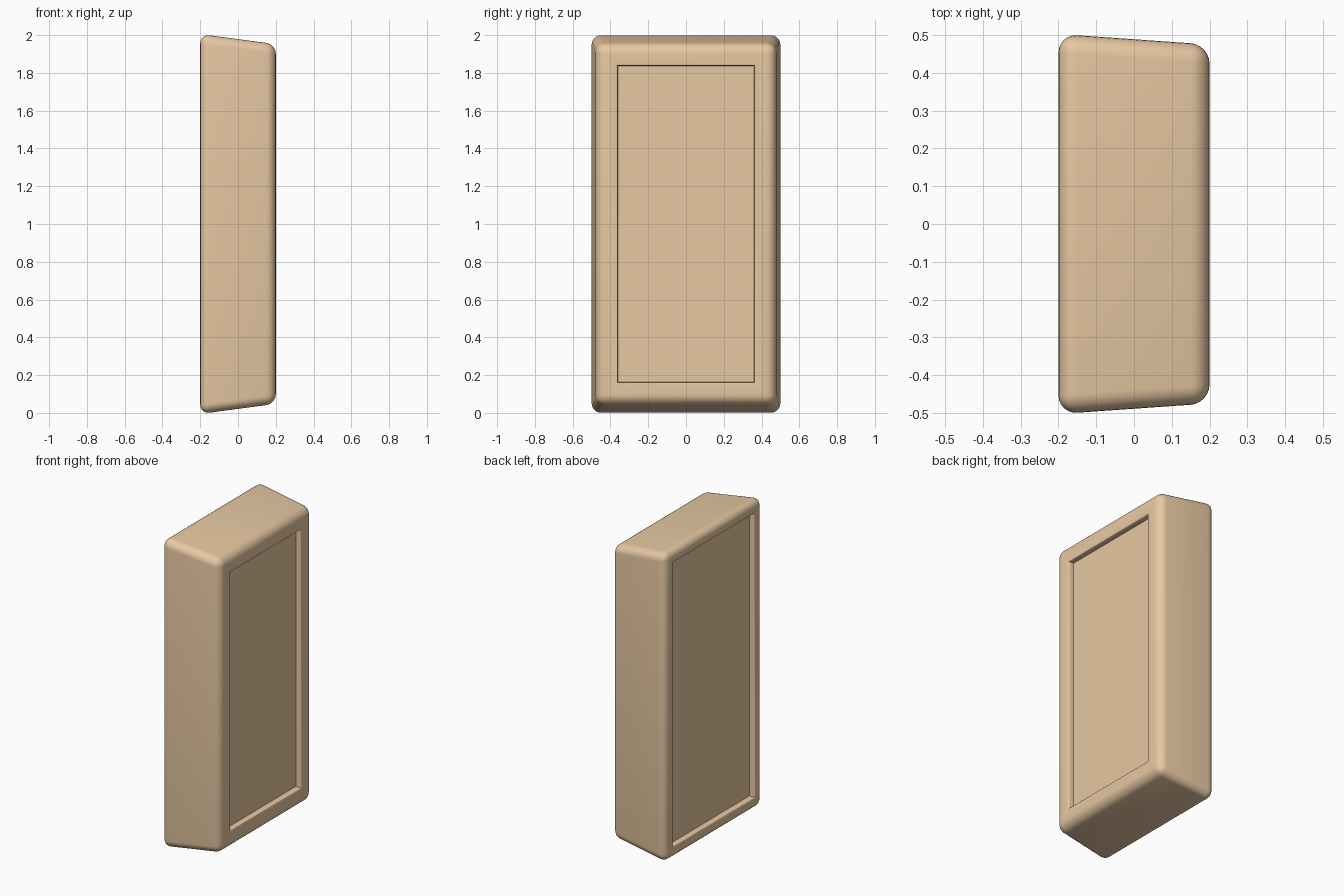
import bpy, bmesh, math

if "Cube" in bpy.data.objects:
    bpy.data.objects.remove(bpy.data.objects["Cube"])

# Tapered block: wide at -x, slightly narrower at +x
bm = bmesh.new()
bmesh.ops.create_cube(bm, size=2)
for v in bm.verts:
    hy, hz = (0.503, 1.0055) if v.co.x < 0 else (0.475, 0.952)
    v.co = (0.2 * v.co.x, hy * v.co.y, 1 + hz * v.co.z)

# Rounded outer edges
bmesh.ops.bevel(bm, geom=bm.edges[:], offset=0.05, offset_type='OFFSET',
                segments=6, profile=0.5, affect='EDGES')


def recess(side, rim, radius=0.01, depth=0.037, steps=3):
    """Sink a panel into the end face, with a small rounded inner lip."""
    bm.normal_update()
    face = max((f for f in bm.faces if f.normal.x * side > 0.99),
               key=lambda f: f.calc_area())
    path = [(rim, 0)]
    for i in range(1, steps + 1):
        a = math.pi / 2 * i / steps
        path.append((rim + radius * math.sin(a), radius * (1 - math.cos(a))))
    path.append((rim + radius + 0.001, depth))
    last = (0, 0)
    for inset, sink in path:
        bmesh.ops.inset_region(bm, faces=[face], thickness=inset - last[0],
                               depth=0, use_even_offset=True)
        for v in face.verts:
            v.co.x -= side * (sink - last[1])
        last = (inset, sink)


# Panels on both broad ends
recess(1, 0.054)
recess(-1, 0.024)
bmesh.ops.recalc_face_normals(bm, faces=bm.faces[:])

mesh = bpy.data.meshes.new("panelled_block")
bm.to_mesh(mesh)
bm.free()
block = bpy.data.objects.new("panelled_block", mesh)
bpy.context.collection.objects.link(block)

# Warm tan material
mat = bpy.data.materials.new("tan")
mat.diffuse_color = (0.8, 0.58, 0.36, 1)
mat.use_nodes = True
mat.node_tree.nodes["Principled BSDF"].inputs["Base Color"].default_value = mat.diffuse_color
mesh.materials.append(mat)

# Smooth rounds, sharp panel corners
bpy.context.view_layer.objects.active = block
block.select_set(True)
bpy.ops.object.shade_smooth_by_angle(angle=math.radians(35))
